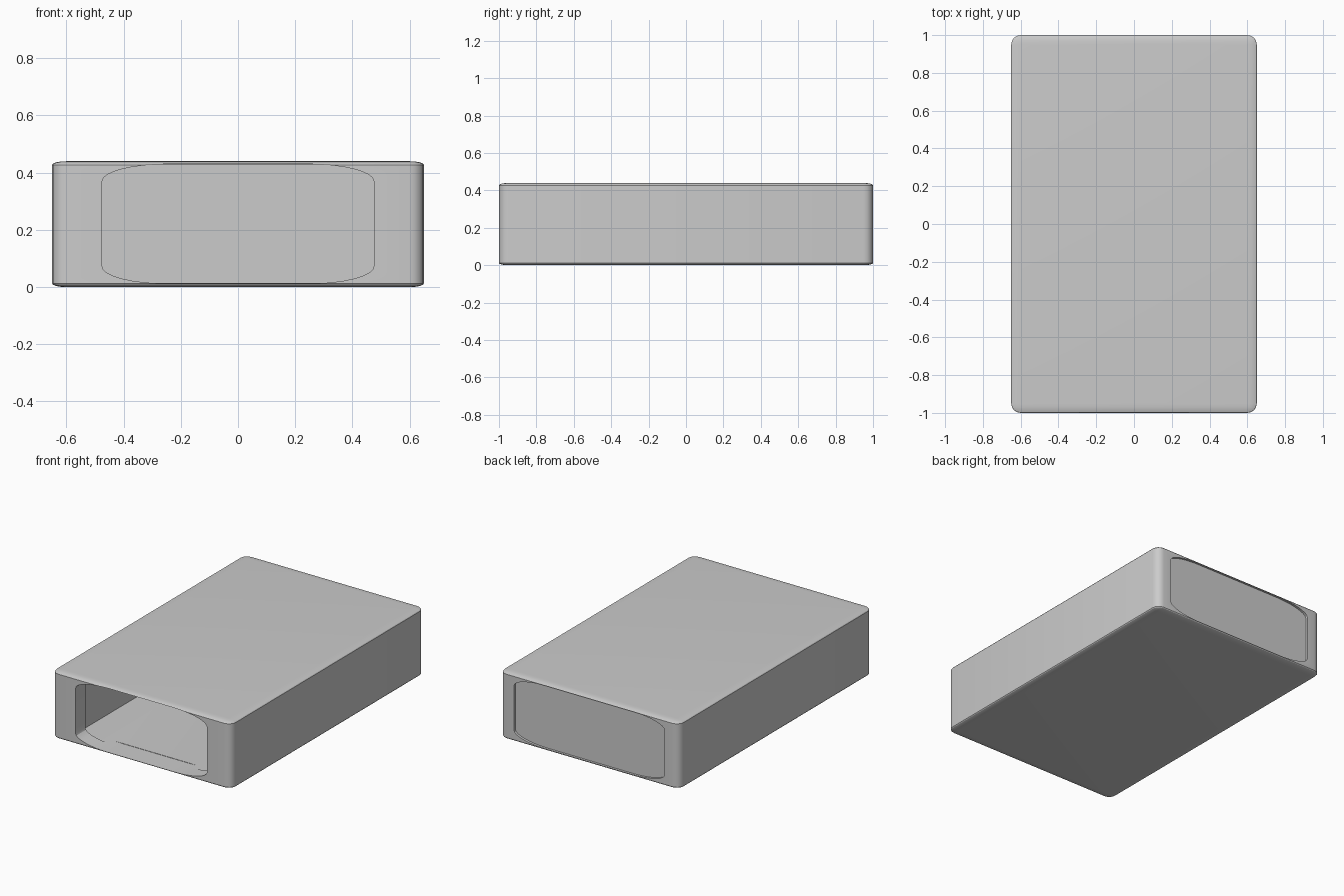
import bpy, bmesh
from math import sin, cos, pi

if "Cube" in bpy.data.objects:
    bpy.data.objects.remove(bpy.data.objects["Cube"])


def add_object(name, bm):
    bmesh.ops.recalc_face_normals(bm, faces=bm.faces)
    mesh = bpy.data.meshes.new(name)
    bm.to_mesh(mesh)
    bm.free()
    obj = bpy.data.objects.new(name, mesh)
    bpy.context.collection.objects.link(obj)
    return obj


def box(size, z):
    bm = bmesh.new()
    bmesh.ops.create_cube(bm, size=1)
    bmesh.ops.scale(bm, vec=size, verts=bm.verts)
    bmesh.ops.translate(bm, vec=(0, 0, z), verts=bm.verts)
    return bm


def rounded_prism(half_x, half_z, rx, rz, y0, y1, steps=8):
    """Rectangle with elliptical corners, extruded along y."""
    bm = bmesh.new()
    verts = []
    for q, (sx, sz) in enumerate([(1, 1), (-1, 1), (-1, -1), (1, -1)]):
        for i in range(steps + 1):
            a = (q + i / steps) * pi / 2
            verts.append(bm.verts.new((sx * (half_x - rx) + rx * cos(a), y0,
                                       0.221 + sz * (half_z - rz) + rz * sin(a))))
    face = bm.faces.new(verts)
    geom = bmesh.ops.extrude_face_region(bm, geom=[face])["geom"]
    bmesh.ops.translate(bm, vec=(0, y1 - y0, 0),
                        verts=[g for g in geom if isinstance(g, bmesh.types.BMVert)])
    return bm


# Case: bevelled block, flattened so the top and bottom bevels are shallow
bm = box((1.3, 2, 1.76), 0.88)
bmesh.ops.bevel(bm, geom=bm.edges[:], offset=0.05, segments=4, profile=0.5,
                affect='EDGES')
bmesh.ops.scale(bm, vec=(1, 1, 0.25), verts=bm.verts)
case = add_object("case", bm)

# Inner cavity, front opening and shallow back panel recess
cutters = [
    add_object("cavity_cutter", box((1.09, 1.8, 0.414), 0.221)),
    add_object("opening_cutter",
               rounded_prism(0.475, 0.209, 0.235, 0.06, -1.1, -0.85)),
    add_object("back_recess_cutter",
               rounded_prism(0.545, 0.206, 0.235, 0.06, 0.985, 1.1)),
]
bpy.context.view_layer.objects.active = case
case.select_set(True)
for cutter in cutters:
    cutter.hide_render = True
    mod = case.modifiers.new(cutter.name, 'BOOLEAN')
    mod.operation = 'DIFFERENCE'
    mod.solver = 'EXACT'
    mod.object = cutter
    bpy.ops.object.modifier_apply(modifier=mod.name)
    bpy.data.objects.remove(cutter)

bpy.ops.object.shade_smooth_by_angle(angle=0.5)
